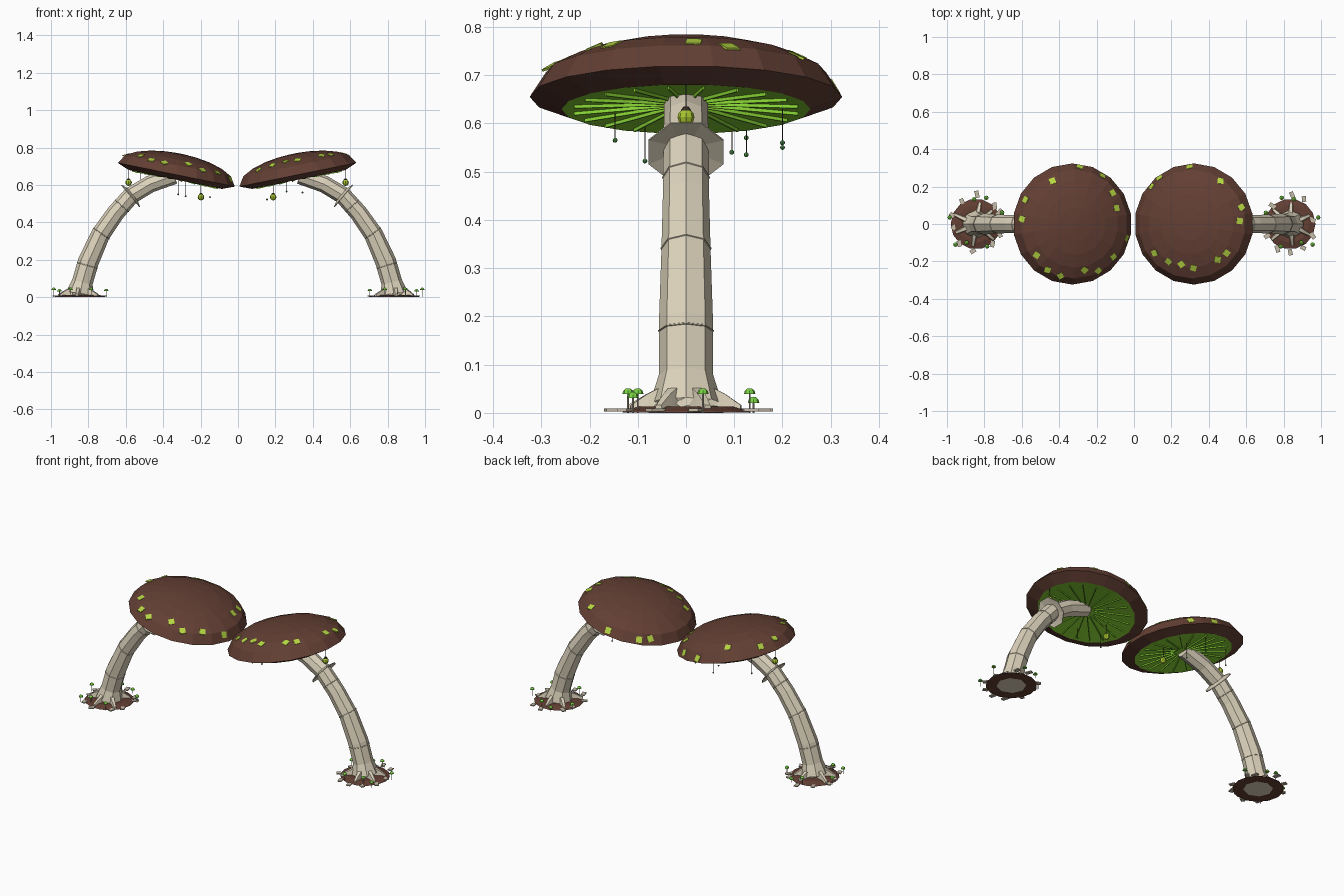
import bpy, bmesh, math, random
from mathutils import Vector, Matrix
from mathutils.bvhtree import BVHTree

random.seed(4)
if "Cube" in bpy.data.objects:
    bpy.data.objects.remove(bpy.data.objects["Cube"])


def material(name, *rgb):
    m = bpy.data.materials.new(name)
    m.use_nodes = True
    m.diffuse_color = (*rgb, 1)
    m.node_tree.nodes["Principled BSDF"].inputs["Base Color"].default_value = (*rgb, 1)
    return m


BROWN = material("cap brown", .125, .05, .034)
DARK = material("cord dark brown", .05, .035, .02)
LIME = material("gill lime", .25, .66, .035)
SPOT = material("spot yellow green", .47, .68, .055)
BEIGE = material("stem beige", .72, .65, .5)
STONE = material("pebble beige", .56, .5, .39)
LEAF = material("sprout green", .2, .68, .06)
GLOW = material("lantern yellow green", .4, .57, .03)
MOSS = material("bead moss green", .07, .26, .06)


def finish(bm, name, *mats):
    bmesh.ops.recalc_face_normals(bm, faces=bm.faces)
    mesh = bpy.data.meshes.new(name)
    bm.to_mesh(mesh)
    bm.free()
    for m in mats:
        mesh.materials.append(m)
    bpy.context.collection.objects.link(bpy.data.objects.new(name, mesh))


def loft(bm, rings, paint=lambda i: 0):
    """Skin a list of point rings and close both ends."""
    loops = [[bm.verts.new(p) for p in ring] for ring in rings]
    n = len(loops[0])
    for i, (a, b) in enumerate(zip(loops, loops[1:])):
        for k in range(n):
            j = (k + 1) % n
            bm.faces.new((a[k], a[j], b[j], b[k])).material_index = paint(i)
    bm.faces.new(loops[0][::-1]).material_index = paint(0)
    bm.faces.new(loops[-1]).material_index = paint(len(rings) - 2)


def lathe(bm, profile, n, mat=Matrix(), phase=0.0, paint=lambda i: 0):
    turn = [phase + math.tau * k / n for k in range(n)]
    loft(bm, [[mat @ Vector((r * math.cos(a), r * math.sin(a), z)) for a in turn]
              for r, z in profile], paint)


def box(bm, mat, x, y, z):
    bmesh.ops.create_cube(bm, size=1, matrix=mat @ Matrix.Diagonal((x, y, z, 1)))


def ball(bm, at, r, index):
    made = bmesh.ops.create_uvsphere(bm, u_segments=8, v_segments=6, radius=r,
                                     matrix=Matrix.Translation(at))
    for f in {f for v in made["verts"] for f in v.link_faces}:
        f.material_index = index


def thread(bm, at, low, high, r):
    lathe(bm, [(r, low), (r, high)], 5, Matrix.Translation((at[0], at[1], 0)))


# Stem centre line (x, z) and radius, base to cap
STEM = [(.835, 0, .078), (.833, .02, .075), (.822, .08, .056), (.79, .19, .056),
        (.725, .335, .051), (.645, .45, .048), (.56, .545, .047),
        (.46, .605, .046), (.33, .65, .045)]


def place(s, x, y=0.0, z=0.0):
    """Mirror a point; the right-hand mushroom stands slightly further out."""
    return Vector((s * x - (.01 if s < 0 else 0), y, z))


def stem_frame(s, pos):
    """Frame whose z runs along the stem, and the radius, at a fractional node."""
    p = [place(s, x, 0, z) for x, z, _ in STEM]
    last = len(p) - 1
    i, j = math.floor(pos), min(math.floor(pos) + 1, last)
    axis = p[j] - p[max(math.ceil(pos) - 1, 0)] if pos else Vector((0, 0, 1))
    rot = axis.to_track_quat('Z', 'Y').to_matrix().to_4x4()
    radius = STEM[i][2] + (STEM[j][2] - STEM[i][2]) * (pos - i)
    return Matrix.Translation(p[i].lerp(p[j], pos - i)) @ rot, radius


def build_stem(s, side):
    bm = bmesh.new()
    turn = [math.tau * k / 8 for k in range(8)]
    rings = []
    for i in range(len(STEM)):
        frame, r = stem_frame(s, i)
        rings.append([frame @ Vector((r * math.cos(a), r * math.sin(a), 0)) for a in turn])
    loft(bm, rings)
    finish(bm, side + "_stem", BEIGE)

    # Fine growth rings and the flared collar
    bm = bmesh.new()
    for pos in (2.82, 4.05, 5.4):
        frame, r = stem_frame(s, pos)
        lathe(bm, [(r, -.002), (r + .002, -.001), (r + .002, .001), (r, .002)], 8, frame)
    lathe(bm, [(.045, .008), (.084, -.004), (.084, -.008), (.045, -.002)],
          8, stem_frame(s, 6)[0], math.pi / 8)
    finish(bm, side + "_stem_rings", BEIGE)

    # Buttress roots
    bm = bmesh.new()
    base = Matrix.Translation(place(s, .835))
    for k in range(6):
        a = math.tau * (k + random.uniform(.3, .7)) / 6
        rot = base @ Matrix.Rotation(a, 4, 'Z')
        reach = random.uniform(.11, .135)
        loft(bm, [[rot @ Vector((r, y, z)) for y, z in
                   ((-w, .003), (w, .003), (w * .6, h), (-w * .6, h))]
                  for r, w, h in ((.05, .018, .055), (.08, .014, .04), (reach, .01, .016))])
    finish(bm, side + "_roots", BEIGE)


def build_ground(s, side):
    base = Matrix.Translation(place(s, .835))
    bm = bmesh.new()
    lathe(bm, [(.135, .001), (.132, .004), (.1, .013)], 14, base)
    finish(bm, side + "_soil_disc", BROWN)

    # Flat pebbles scattered round the edge, wider along the depth
    bm = bmesh.new()
    for k in range(10):
        a = math.tau * (k + random.uniform(.2, .8)) / 10
        r = random.uniform(.11, .125) + .035 * abs(math.sin(a))
        spot = base @ Matrix.Rotation(a, 4, 'Z') @ Matrix.Translation((r, 0, .006))
        box(bm, spot @ Matrix.Rotation(random.uniform(-1, 1), 4, 'Z'),
            random.uniform(.028, .04), .022, .006)
    finish(bm, side + "_pebbles", STONE)

    # Tiny sprouts with green caps
    bm = bmesh.new()
    for x, y, h in ((.985, .035, .04), (.705, .06, .034), (.785, -.12, .04), (.955, -.11, .032),
                    (.855, .132, .04), (.895, -.1, .04), (.79, .14, .022)):
        thread(bm, (s * x, y), 0, h, .002)
        lathe(bm, [(.012, h - .001), (.01, h + .006), (.004, h + .011)], 8,
              Matrix.Translation((s * x, y, 0)), paint=lambda i: 1)
    finish(bm, side + "_sprouts", STONE, LEAF)


def build_cap(s, side, spots, beads):
    frame = Matrix.Translation(place(s, .32, 0, .655)) @ Matrix.Rotation(-.2 * s, 4, 'Y')
    # Gill disc, lip, then an elliptical dome
    dome = [(.324 * math.cos(math.radians(a)), .115 * math.sin(math.radians(a)))
            for a in (0, 26, 44, 60, 74, 86)]
    bm = bmesh.new()
    lathe(bm, [(.04, -.014), (.258, -.026)] + dome, 18, frame, math.pi / 2,
          lambda i: min(i, 1))
    bmesh.ops.recalc_face_normals(bm, faces=bm.faces)
    bm.normal_update()
    tree = BVHTree.FromBMesh(bm)
    finish(bm, side + "_cap", LIME, BROWN)

    # Gill ribs
    bm = bmesh.new()
    for k in range(20):
        rot = frame @ Matrix.Rotation(math.tau * (k + .5) / 20, 4, 'Z')
        box(bm, rot @ Matrix.Translation((.14, 0, -.022)) @ Matrix.Rotation(.055, 4, 'Y'),
            .19, .004, .009)
    finish(bm, side + "_gill_ribs", LIME)

    # Glowing square spots laid on the dome
    bm = bmesh.new()
    for x, y in spots:
        hit, normal, _, _ = tree.ray_cast(Vector((x, y, 2)), Vector((0, 0, -1)))
        if hit:
            rot = normal.to_track_quat('Z', 'Y').to_matrix().to_4x4()
            turn = Matrix.Rotation(random.uniform(-.4, .4), 4, 'Z')
            box(bm, Matrix.Translation(hit) @ rot @ turn, .032, .034, .005)
    finish(bm, side + "_cap_spots", SPOT)

    def underside(x):
        return .636 + .2 * (abs(x) - .32)

    # Large lanterns on cords
    bm = bmesh.new()
    for x, z in ((.575, .613), (.188, .535)):
        at = place(s, x, 0, z)
        thread(bm, at, z, underside(x), .0015)
        ball(bm, at, .0175, 1)
        lathe(bm, [(.011, z + .014), (.005, z + .022)], 8, Matrix.Translation((at.x, 0, 0)))
    finish(bm, side + "_lanterns", DARK, GLOW)

    # Small beads on threads
    bm = bmesh.new()
    for x, y, z in beads:
        thread(bm, (x, y), z, underside(x), .001)
        ball(bm, (x, y, z), .005, 1)
    finish(bm, side + "_beads", DARK, MOSS)


LEFT_SPOTS = [(.575, .09), (.565, .016), (.495, -.155), (.447, -.19), (.318, -.235), (.254, -.215),
              (.185, -.2), (.11, -.155), (.136, .246), (.095, .2), (.297, .305), (.463, .23)]
RIGHT_SPOTS = [(-.436, .23), (-.29, .305), (-.17, .257), (-.115, .166), (-.094, .086),
               (-.58, .13), (-.6, .027), (-.52, -.166), (-.463, -.246), (-.393, -.278),
               (-.265, -.246), (-.19, -.25), (-.11, -.176), (-.04, -.075)]
LEFT_BEADS = [(.26, -.147, .565), (.345, .2, .56), (.155, -.085, .522)]
RIGHT_BEADS = [(-.52, .125, .57), (-.32, .2, .55), (-.28, .095, .54), (-.15, .125, .535)]

for s, side, spots, beads in ((1, "left", LEFT_SPOTS, LEFT_BEADS),
                              (-1, "right", RIGHT_SPOTS, RIGHT_BEADS)):
    build_stem(s, side)
    build_ground(s, side)
    build_cap(s, side, spots, beads)
